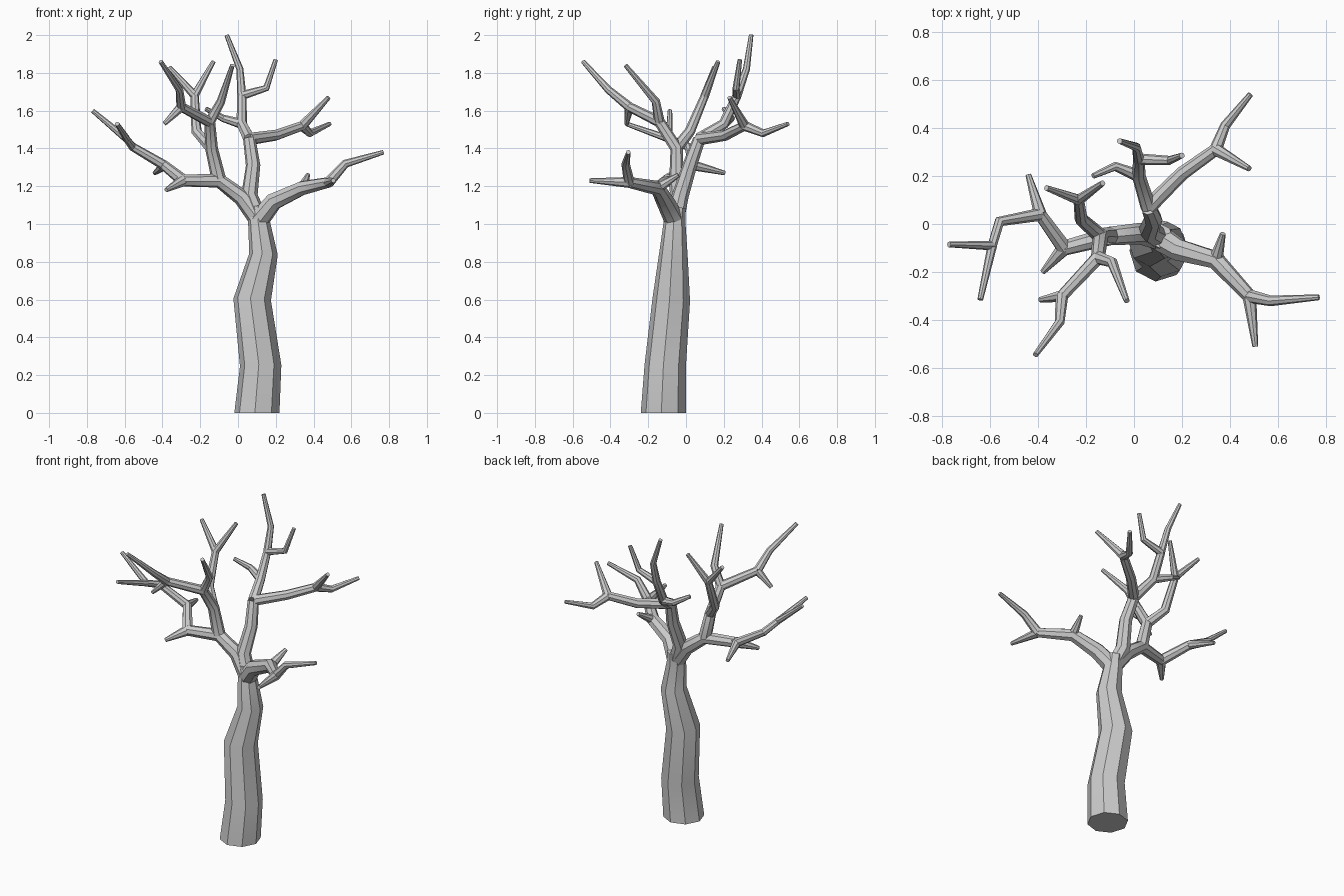
import bpy
import bmesh
import math
from mathutils import Vector

default_cube = bpy.data.objects.get("Cube")
if default_cube:
    bpy.data.objects.remove(default_cube, do_unlink=True)

SIDES = 8
UNIT = 0.01      # all points and radii below are in hundredths
TIP = 1.2        # radius of every twig end

bark = bpy.data.materials.new("grey_bark")
bark.use_nodes = True
bark_colour = (0.6, 0.6, 0.6, 1)
bark.diffuse_color = bark_colour
bark.node_tree.nodes["Principled BSDF"].inputs["Base Color"].default_value = bark_colour


def tapered(path, start_radius, end_radius):
    """Radii shrinking evenly along the length of a path."""
    lengths = [0]
    for a, b in zip(path, path[1:]):
        lengths.append(lengths[-1] + (Vector(b) - Vector(a)).length)
    return [start_radius + (end_radius - start_radius) * s / lengths[-1] for s in lengths]


def add_tube(bm, path, radii, first_direction=None):
    """Sweep a polygon ring along a path and close both ends."""
    points = [Vector(p) * UNIT for p in path]
    steps = [(b - a).normalized() for a, b in zip(points, points[1:])]
    first = Vector(first_direction) if first_direction else steps[0]
    tangents = [first]
    tangents += [(a + b).normalized() for a, b in zip(steps, steps[1:])]
    tangents.append(steps[-1])
    across = Vector((1, -0.09, 0)) if abs(first.x) < 0.8 else Vector((0, 0, 1))
    rings = []
    for point, tangent, radius in zip(points, tangents, radii):
        across = (across - tangent * across.dot(tangent)).normalized()
        other = tangent.cross(across)
        ring = []
        for i in range(SIDES):
            angle = math.tau * i / SIDES
            offset = across * math.cos(angle) + other * math.sin(angle)
            ring.append(bm.verts.new(point + offset * radius * UNIT))
        rings.append(ring)
    for low, high in zip(rings, rings[1:]):
        for i in range(SIDES):
            j = (i + 1) % SIDES
            bm.faces.new((low[i], low[j], high[j], high[i]))
    bm.faces.new(list(reversed(rings[0])))
    bm.faces.new(rings[-1])


def finish(name, bm):
    """Turn the tubes into one object with smooth but edge-aware shading."""
    mesh = bpy.data.meshes.new(name)
    bmesh.ops.recalc_face_normals(bm, faces=bm.faces[:])
    bm.to_mesh(mesh)
    bm.free()
    mesh.materials.append(bark)
    obj = bpy.data.objects.new(name, mesh)
    bpy.context.collection.objects.link(obj)
    bpy.ops.object.select_all(action="DESELECT")
    obj.select_set(True)
    bpy.context.view_layer.objects.active = obj
    bpy.ops.object.shade_smooth_by_angle(angle=math.radians(40))


def build_limb(name, *branches):
    """Each branch is a path, its start radius and its end radius."""
    bm = bmesh.new()
    for path, start_radius, end_radius in branches:
        add_tube(bm, path, tapered(path, start_radius, end_radius))
    finish(name, bm)


# Trunk, leaning and narrowing up to the crown
crown = (11, -6, 102)
trunk_path = [(10, -12, 0), (12, -11, 25), (7.5, -7.8, 60), (13.5, -6.7, 84), crown, (11, -5, 109)]
trunk_mesh = bmesh.new()
add_tube(trunk_mesh, trunk_path, [12, 11, 10, 7.6, 5.7, 5], first_direction=(0, 0, 1))
finish("trunk", trunk_mesh)

# Low limb on the left side
low_knee = (34, -15, 119)
low_fork = (48, -30, 122)
build_limb(
    "low_left_limb",
    ([crown, (19, -11, 112), low_knee, low_fork], 5.5, 2.9),
    ([low_fork, (57, -32, 132), (77, -30.5, 138)], 2.9, TIP),
    ([low_knee, (37, -4, 126)], 3, TIP),
    ([low_fork, (50.5, -51, 123)], 2.9, TIP),
)

# Central limb rising towards the back
centre_fork = (6, 7, 145)
back_fork = (34, 31, 152)
top_fork = (2, 20, 153)
top_knee = (2, 27, 168)
build_limb(
    "centre_limb",
    ([crown, (6, -3, 115), (8, 2, 131), centre_fork], 5, 3.3),
    # Back branch with its two ends
    ([centre_fork, (20, 21, 147), back_fork], 3.3, 2.6),
    ([back_fork, (38, 41, 148), (48.5, 54, 153)], 2.7, TIP),
    ([back_fork, (48, 23, 167)], 2.7, TIP),
    # Top branch with its twigs
    ([centre_fork, top_fork, top_knee], 3.3, 2.4),
    ([top_knee, (1, 32, 182), (-6, 34.5, 200)], 2.4, TIP),
    ([top_knee, (15, 26.5, 172), (20, 28.5, 187)], 2.4, TIP),
    ([top_fork, (-8, 24, 156), (-17, 20, 161)], 2.7, TIP),
)

# Spreading limb on the right side
right_fork = (-10, -5, 123)
side_fork = (-29, -10, 123)
side_knee = (-39, 4, 131)
side_end = (-59, -9, 145)
build_limb(
    "right_limb",
    ([crown, (2, -4, 114), right_fork, side_fork], 5, 3.2),
    ([side_fork, side_knee], 3.3, 2.7),
    ([side_knee, (-56, 1, 141), side_end], 2.7, 2),
    ([side_end, (-77, -8.5, 160)], 2, TIP),
    ([side_end, (-64, -31.5, 153)], 2, TIP),
    ([side_fork, (-38, -20, 118)], 3.2, TIP),
    ([side_knee, (-44, 20.5, 127)], 2.7, TIP),
)

# Upright limb growing out of the right limb
upper_split = (-14, -5, 140)
front_fork = (-15, -14, 154)
front_knee = (-30, -30, 162)
rear_fork = (-23, 10, 168)
build_limb(
    "upper_right_limb",
    ([right_fork, upper_split, front_fork], 3.9, 2.9),
    # Front branch with its three ends
    ([front_fork, front_knee], 2.9, 2.5),
    ([front_knee, (-31, -41, 171), (-41, -54.5, 186)], 2.6, TIP),
    ([front_knee, (-39, -31.5, 153)], 2.6, TIP),
    ([front_fork, (-9, -16, 165), (-3, -32, 184)], 2.8, TIP),
    # Rear branch ending in a pair of twigs
    ([upper_split, (-22, 2, 149), rear_fork], 3.2, 2.2),
    ([rear_fork, (-36.5, 15, 183)], 2.3, TIP),
    ([rear_fork, (-13, 17, 186)], 2.3, TIP),
)
